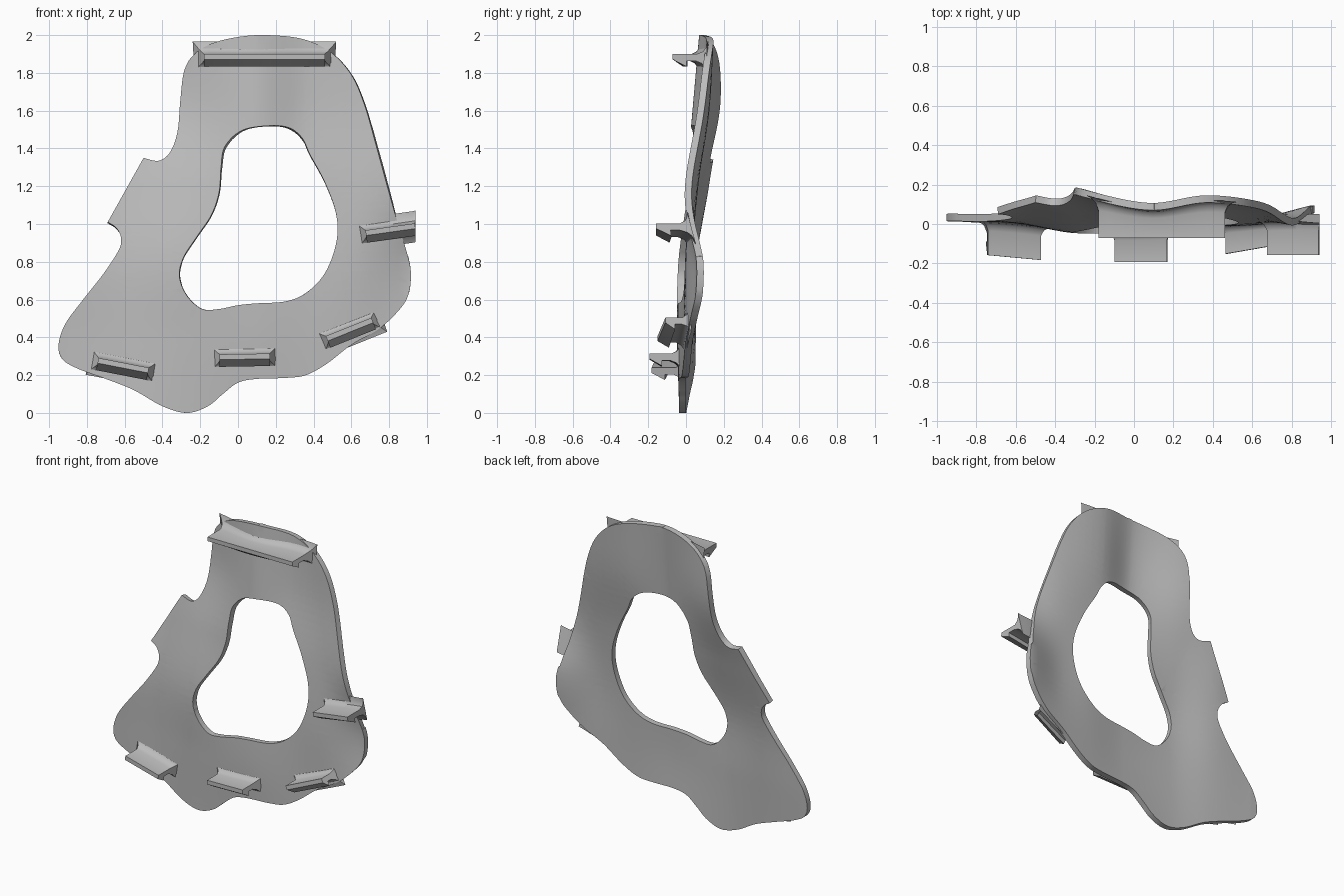
import bpy, bmesh
from math import sin, cos, radians
from mathutils import Vector

if "Cube" in bpy.data.objects:
    bpy.data.objects.remove(bpy.data.objects["Cube"], do_unlink=True)

grey = bpy.data.materials.new("light_grey")
grey.use_nodes = True
grey.diffuse_color = (.5, .5, .5, 1)
grey.node_tree.nodes["Principled BSDF"].inputs["Base Color"].default_value = grey.diffuse_color


def spline(points, closed, steps=7):
    """Smooth path through the points."""
    pts = [Vector(p) for p in points]
    n = len(pts)

    def at(i):
        return pts[i % n] if closed else pts[max(0, min(n - 1, i))]

    path = []
    for i in range(n if closed else n - 1):
        a, b, c, d = (at(i + k) for k in (-1, 0, 1, 2))
        for s in range(steps):
            t = s / steps
            path.append(b + (c - a) * t / 2 + (a * 2 - b * 5 + c * 4 - d) * t * t / 2
                        + (b * 3 - a - c * 3 + d) * t ** 3 / 2)
    if not closed:
        path.append(pts[-1])
    return path


# Front surface depth: gentle waves on a control lattice (columns x, rows z)
COLS = (-.9, -.6, -.3, .08, .37, .65, .9)
ROWS = (0, .4, .8, 1.2, 1.6, 2)
DEPTH = ((.01, -.01, -.035, -.03, -.02, 0, .02),
         (.015, 0, -.04, -.045, -.02, 0, .03),
         (.02, .015, -.04, -.03, -.005, 0, .055),
         (.07, .085, .04, 0, .025, .02, -.03),
         (.2, .17, .14, .035, .085, .065, 0),
         (.2, .2, .145, .07, .11, .085, .04))


def blend(keys, vals, x):
    """Cubic interpolation of vals over keys."""
    x = max(keys[0], min(keys[-1], x))
    last = len(keys) - 1
    i = max(k for k in range(last) if keys[k] <= x)

    def slope(k):
        a, b = max(0, k - 1), min(last, k + 1)
        return (vals[b] - vals[a]) / (keys[b] - keys[a])

    h = keys[i + 1] - keys[i]
    t = (x - keys[i]) / h
    rise = vals[i + 1] - vals[i]
    m, n = slope(i) * h, slope(i + 1) * h
    return vals[i] + m * t + (3 * rise - 2 * m - n) * t * t + (m + n - 2 * rise) * t ** 3


def surface(x, z):
    return blend(ROWS, [blend(COLS, row, x) for row in DEPTH], z)


def make_object(name, bm):
    mesh = bpy.data.meshes.new(name)
    bm.to_mesh(mesh)
    bm.free()
    mesh.materials.append(grey)
    obj = bpy.data.objects.new(name, mesh)
    bpy.context.collection.objects.link(obj)
    bpy.ops.object.select_all(action='DESELECT')
    obj.select_set(True)
    bpy.context.view_layer.objects.active = obj
    return obj


# Plate outline runs clockwise between the two sharp corners of the left tab
OUTLINE = ((-.5, 1.35), (-.42, 1.335), (-.36, 1.38), (-.32, 1.49), (-.305, 1.66),
           (-.285, 1.81), (-.235, 1.895), (-.14, 1.955), (0, 1.99), (.15, 2), (.34, 1.98),
           (.49, 1.91), (.6, 1.79), (.67, 1.63), (.73, 1.42), (.79, 1.2), (.85, .99),
           (.885, .88), (.915, .75), (.9, .62), (.84, .53), (.74, .44), (.6, .36),
           (.47, .26), (.36, .2), (.25, .185), (.1, .18), (0, .16), (-.08, .1),
           (-.16, .035), (-.27, 0), (-.4, .035), (-.55, .12), (-.7, .18), (-.85, .235),
           (-.93, .285), (-.95, .36), (-.915, .47), (-.82, .6), (-.71, .74),
           (-.63, .865), (-.62, .93), (-.645, .98), (-.69, 1.01))
HOLE = ((.16, 1.52), (.27, 1.51), (.34, 1.455), (.38, 1.37), (.46, 1.22), (.52, 1.05),
        (.52, .9), (.46, .74), (.36, .635), (.25, .59), (.1, .58), (0, .57), (-.1, .55),
        (-.19, .55), (-.27, .62), (-.31, .72), (-.29, .82), (-.22, .93), (-.14, 1.05),
        (-.1, 1.17), (-.09, 1.3), (-.07, 1.41), (.02, 1.495))

bm = bmesh.new()
for path in (spline(OUTLINE, False), spline(HOLE, True)):
    ring = [bm.verts.new((p.x, 0, p.y)) for p in path]
    for a, b in zip(ring, ring[1:] + ring[:1]):
        bm.edges.new((a, b))
bmesh.ops.triangle_fill(bm, edges=bm.edges[:], use_beauty=True, normal=(0, -1, 0))

# Slice the flat sheet finely so that it can follow the waves
for axis in (Vector((1, 0, 0)), Vector((0, 0, 1))):
    for k in range(-20, 42):
        bmesh.ops.bisect_plane(bm, geom=bm.verts[:] + bm.edges[:] + bm.faces[:],
                               plane_co=axis * k * .05, plane_no=axis, dist=1e-5)
for f in bm.faces:
    f.normal_update()
    if f.normal.y > 0:
        f.normal_flip()
for v in bm.verts:
    v.co.y = surface(v.co.x, v.co.z)
plate = make_object("plate", bm)
solid = plate.modifiers.new("thickness", 'SOLIDIFY')
solid.thickness = .037
solid.offset = -1
bpy.ops.object.modifier_apply(modifier=solid.name)
bpy.ops.object.shade_smooth_by_angle(angle=radians(35))

# Hook section: reach from plate to tip, height, sideways flare at the root
SECTION = ((0, .065, .06), (.04, .035, .035), (.13, .013, .014), (.3, 0, 0), (1, 0, 0),
           (1, -.028, 0), (.6, -.066, 0), (.6, -.036, 0), (.35, -.036, 0),
           (.15, -.05, .012), (.05, -.07, .03), (0, -.1, .05))


def hook(name, x, z, half, tip, tilt=0, yaw=0):
    bm = bmesh.new()
    ca, sa = cos(radians(tilt)), sin(radians(tilt))
    stations = 14
    rings = []
    for i in range(stations + 1):
        ring = []
        for reach, h, flare in SECTION:
            u = (2 * i / stations - 1) * (half + flare)
            px, pz = min(x + u * ca - h * sa, .94), z + u * sa + h * ca
            root = surface(px, pz) + .012
            ring.append(bm.verts.new((px, root + (tip + yaw * u - root) * reach, pz)))
        rings.append(ring)
    n = len(SECTION)
    for a, b in zip(rings, rings[1:]):
        for j in range(n):
            k = (j + 1) % n
            bm.faces.new((a[j], a[k], b[k], b[j]))
    bm.faces.new(rings[0])
    bm.faces.new(rings[-1])
    bmesh.ops.recalc_face_normals(bm, faces=bm.faces[:])
    make_object(name, bm)
    bpy.ops.object.shade_smooth_by_angle(angle=radians(35))


hook("top_hook", .14, 1.9, .32, -.072)
hook("side_hook", .805, .985, .132, -.158, tilt=8)
hook("lower_left_hook", .585, .455, .13, -.13, tilt=22, yaw=.16)
hook("lower_middle_hook", .035, .312, .133, -.193, tilt=1)
hook("lower_right_hook", -.605, .265, .136, -.17, tilt=-11, yaw=-.09)
